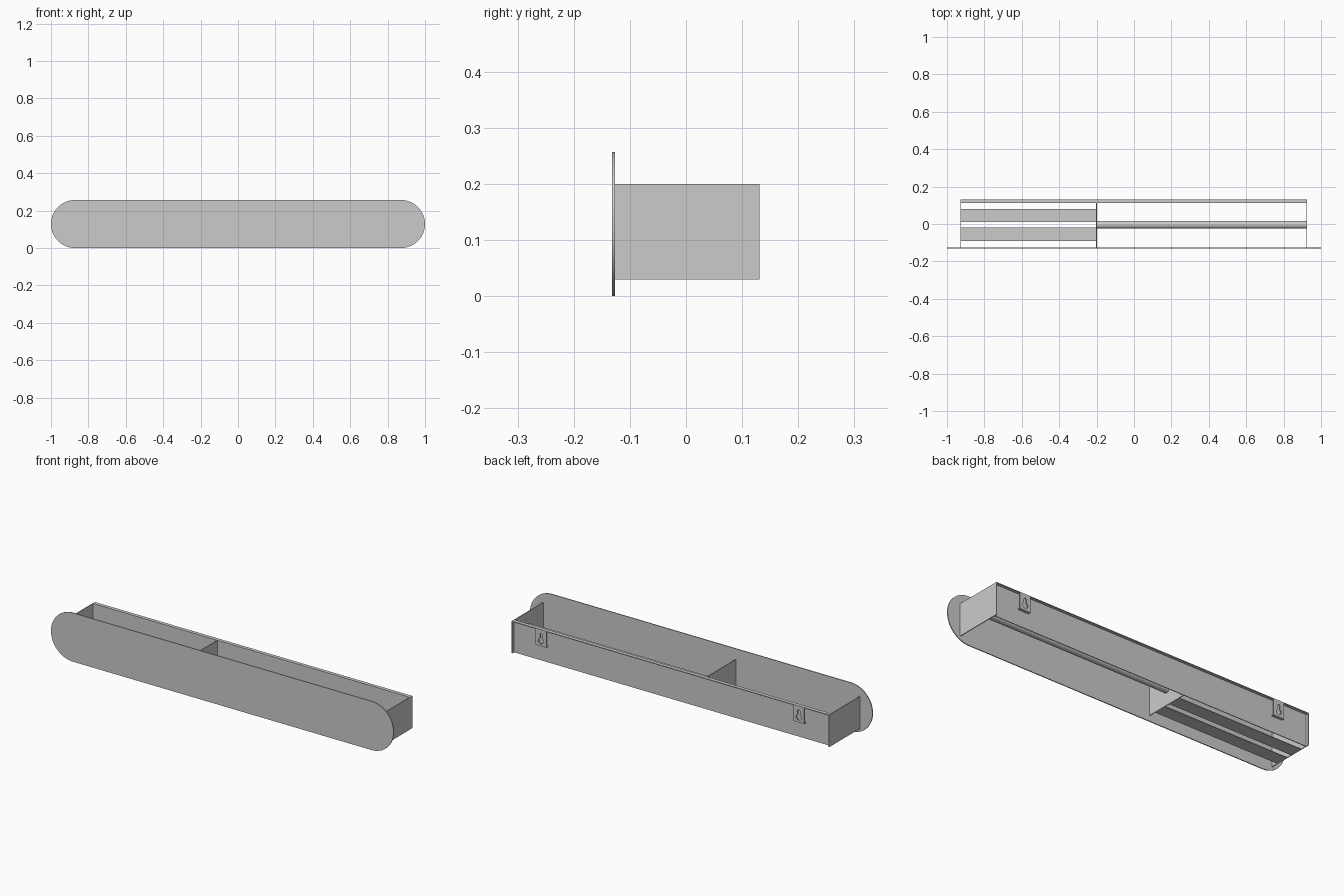
import bpy
from math import pi, cos, sin

if "Cube" in bpy.data.objects:
    bpy.data.objects.remove(bpy.data.objects["Cube"])

T = 0.004  # sheet thickness


def box(name, x, y, z):
    """Box from (min, max) pairs."""
    bpy.ops.mesh.primitive_cube_add(size=1, location=[sum(p) / 2 for p in (x, y, z)])
    ob = bpy.context.object
    ob.name = name
    ob.scale = [p[1] - p[0] for p in (x, y, z)]
    bpy.ops.object.transform_apply(location=False, rotation=False, scale=True)
    return ob


def arc(cx, cz, r, a0, a1, n):
    return [(cx + r * cos(a0 + (a1 - a0) * i / n), cz + r * sin(a0 + (a1 - a0) * i / n))
            for i in range(n + 1)]


def plate(name, loops, y, thickness):
    """Upright plate in the xz plane; inner loops become holes."""
    cu = bpy.data.curves.new(name, 'CURVE')
    cu.dimensions = '2D'
    cu.fill_mode = 'BOTH'
    cu.extrude = thickness / 2
    for pts in loops:
        sp = cu.splines.new('POLY')
        sp.points.add(len(pts) - 1)
        for p, (px, pz) in zip(sp.points, pts):
            p.co = (px, pz, 0, 1)
        sp.use_cyclic_u = True
    ob = bpy.data.objects.new(name, cu)
    bpy.context.collection.objects.link(ob)
    ob.location.y = y
    ob.rotation_euler.x = pi / 2
    bpy.ops.object.select_all(action='DESELECT')
    ob.select_set(True)
    bpy.context.view_layer.objects.active = ob
    bpy.ops.object.convert(target='MESH')
    bpy.ops.object.shade_smooth_by_angle()
    return bpy.context.object


# Front panel with round ends
R = 0.1285
plate("front_panel", [arc(1 - R, R, R, -pi / 2, pi / 2, 32) + arc(R - 1, R, R, pi / 2, 3 * pi / 2, 32)],
      -0.129, 0.005)

# Tray: ends, divider, recessed back and its top flange
X0, X1, DIV, Z0, Z1 = -0.928, 0.926, -0.198, 0.03, 0.20
F, BACK, REAR = -0.127, 0.112, 0.131
box("left_end", (X0, X0 + T), (F, REAR), (Z0, Z1))
box("right_end", (X1 - T, X1), (F, REAR), (Z0, Z1))
box("divider", (DIV - T, DIV), (F, BACK), (Z0, Z1))
box("back_panel", (X0 + T, X1 - T), (BACK, BACK + T), (Z0, Z1))
box("back_top_flange", (X0 + T, X1 - T), (BACK + T, REAR), (Z1 - T, Z1))

# Floor slats in the left bay
for i, y in enumerate((-0.09, 0.01)):
    box(f"floor_slat_{i + 1}", (X0 + T, DIV - T), (y, y + 0.07), (Z0, Z0 + T))

# Round rail across the right bay
bpy.ops.mesh.primitive_cylinder_add(vertices=48, radius=0.021, depth=X1 - T - DIV,
                                    location=((X1 - T + DIV) / 2, -0.004, 0.115),
                                    rotation=(0, pi / 2, 0))
bpy.context.object.name = "round_rail"
bpy.ops.object.shade_smooth_by_angle()

# Keyhole hangers on the back, with a return lip at the bottom
for side, x in (("left", -0.75), ("right", 0.755)):
    w, low = 0.031, 0.113
    outline = [(x - w, low), (x + w, low), (x + w, Z1 - T), (x - w, Z1 - T)]
    keyhole = arc(x, 0.14, 0.015, 2.06, 2 * pi + 1.08, 20) + arc(x, 0.172, 0.007, 0, pi, 10)
    plate(f"{side}_hanger", [outline, keyhole], REAR - T / 2, T)
    box(f"{side}_hanger_lip", (x - w, x + w), (BACK + T, REAR - T), (low, low + T))
